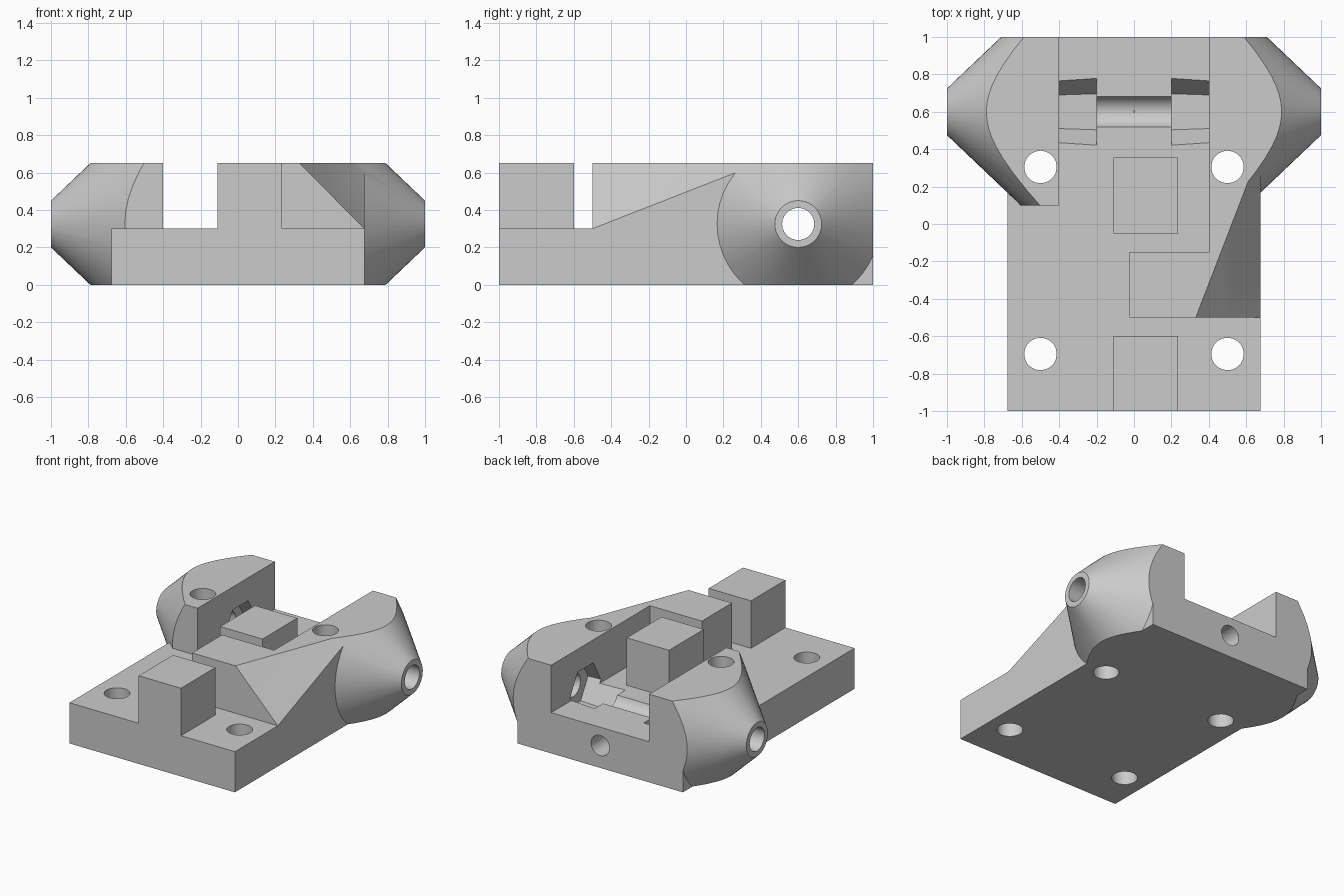
import bpy, bmesh, math
from mathutils import Matrix, Vector

if "Cube" in bpy.data.objects:
    bpy.data.objects.remove(bpy.data.objects["Cube"])

TOP, FLOOR, HALF_W = 0.65, 0.30, 0.675
AXLE_Y, AXLE_Z = 0.6, 0.325

grey = bpy.data.materials.new("plain grey")
grey.diffuse_color = (0.6, 0.6, 0.6, 1)
grey.use_nodes = True
grey.node_tree.nodes["Principled BSDF"].inputs["Base Color"].default_value = grey.diffuse_color


def finish(bm, name):
    bmesh.ops.recalc_face_normals(bm, faces=bm.faces[:])
    me = bpy.data.meshes.new(name)
    bm.to_mesh(me)
    bm.free()
    me.materials.append(grey)
    ob = bpy.data.objects.new(name, me)
    bpy.context.collection.objects.link(ob)
    return ob


def box(name, x0, x1, y0, y1, z0, z1):
    bm = bmesh.new()
    bmesh.ops.create_cube(bm, size=1)
    for v in bm.verts:
        v.co = ((x0 + x1) / 2 + v.co.x * (x1 - x0),
                (y0 + y1) / 2 + v.co.y * (y1 - y0),
                (z0 + z1) / 2 + v.co.z * (z1 - z0))
    return finish(bm, name)


def frustum(name, a, b, ra, rb, sides, turn=0.0):
    """Round or polygonal bar from point a to point b."""
    a, b = Vector(a), Vector(b)
    axis = b - a
    rot = axis.to_track_quat('Z', 'Y').to_matrix().to_4x4()
    bm = bmesh.new()
    bmesh.ops.create_cone(bm, cap_ends=True, segments=sides, radius1=ra,
                          radius2=rb, depth=axis.length,
                          matrix=Matrix.Translation((a + b) / 2) @ rot
                          @ Matrix.Rotation(turn, 4, 'Z'))
    return finish(bm, name)


def combine(target, other, op):
    """Apply a boolean and remove the tool object."""
    mod = target.modifiers.new("join", 'BOOLEAN')
    mod.operation, mod.object, mod.solver = op, other, 'EXACT'
    bpy.context.view_layer.objects.active = target
    bpy.ops.object.modifier_apply(modifier=mod.name)
    bpy.data.objects.remove(other)


# Base plate
body = box("bracket_body", -HALF_W, HALF_W, -1, 1, 0, FLOOR)

# Right arm: hooked wall with a sloping outer corner
arm = box("arm", 0.4, HALF_W, -0.5, 0.6, 0.1, TOP)
combine(arm, box("hook", -0.025, 0.5, -0.5, -0.15, 0.1, TOP), 'UNION')
p0, p1, p2 = Vector((0.33, -0.5, TOP)), Vector((HALF_W, -0.5, FLOOR)), Vector((0.6, 0.2, TOP))
normal = (p2 - p0).cross(p1 - p0).normalized()
if normal.x < 0:
    normal.negate()
wedge = box("wedge", -3, 3, -3, 3, 0, 3)
wedge.data.transform(Matrix.Translation(p0) @ normal.to_track_quat('Z', 'Y').to_matrix().to_4x4())
combine(arm, wedge, 'DIFFERENCE')
combine(body, arm, 'UNION')

# Conical side bosses, trimmed flat on top, bottom, front and back
for s in (-1, 1):
    boss = frustum("boss", (s * 0.4, AXLE_Y, AXLE_Z), (s, AXLE_Y, AXLE_Z), 0.695, 0.125, 48)
    combine(boss, box("trim", -2, 2, 0.1, 1, 0, TOP), 'INTERSECT')
    combine(body, boss, 'UNION')

# Two upright blocks on the centre line
for y0, y1 in ((-1, -0.6), (-0.05, 0.355)):
    combine(body, box("block", -0.11, 0.235, y0, y1, 0.1, TOP), 'UNION')

# Axle bore, then hexagonal pockets reaching into both side walls
combine(body, frustum("bore", (-1.2, AXLE_Y, AXLE_Z), (1.2, AXLE_Y, AXLE_Z),
                      0.086, 0.086, 24), 'DIFFERENCE')
for s in (-1, 1):
    pocket = frustum("pocket", (s * 0.2, AXLE_Y, AXLE_Z), (s * 0.5, AXLE_Y, AXLE_Z),
                     0.193, 0.173, 6)
    # turn the hexagon so that two corners point along y
    if max(v.co.y for v in pocket.data.vertices) < AXLE_Y + 0.18:
        pocket.data.transform(Matrix.Translation((0, AXLE_Y, AXLE_Z))
                              @ Matrix.Rotation(math.pi / 6, 4, 'X')
                              @ Matrix.Translation((0, -AXLE_Y, -AXLE_Z)))
    combine(body, pocket, 'DIFFERENCE')

# Four screw holes and the hole in the back edge
for x in (-0.5, 0.5):
    for y in (-0.695, 0.305):
        combine(body, frustum("screw_hole", (x, y, -0.2), (x, y, 1), 0.087, 0.087, 20), 'DIFFERENCE')
combine(body, frustum("back_hole", (0, 0.6, 0.165), (0, 1.2, 0.165), 0.075, 0.075, 20), 'DIFFERENCE')

# Smooth round surfaces, crisp edges
bpy.ops.object.select_all(action='DESELECT')
body.select_set(True)
bpy.context.view_layer.objects.active = body
bpy.ops.object.shade_smooth_by_angle(angle=math.radians(25))
